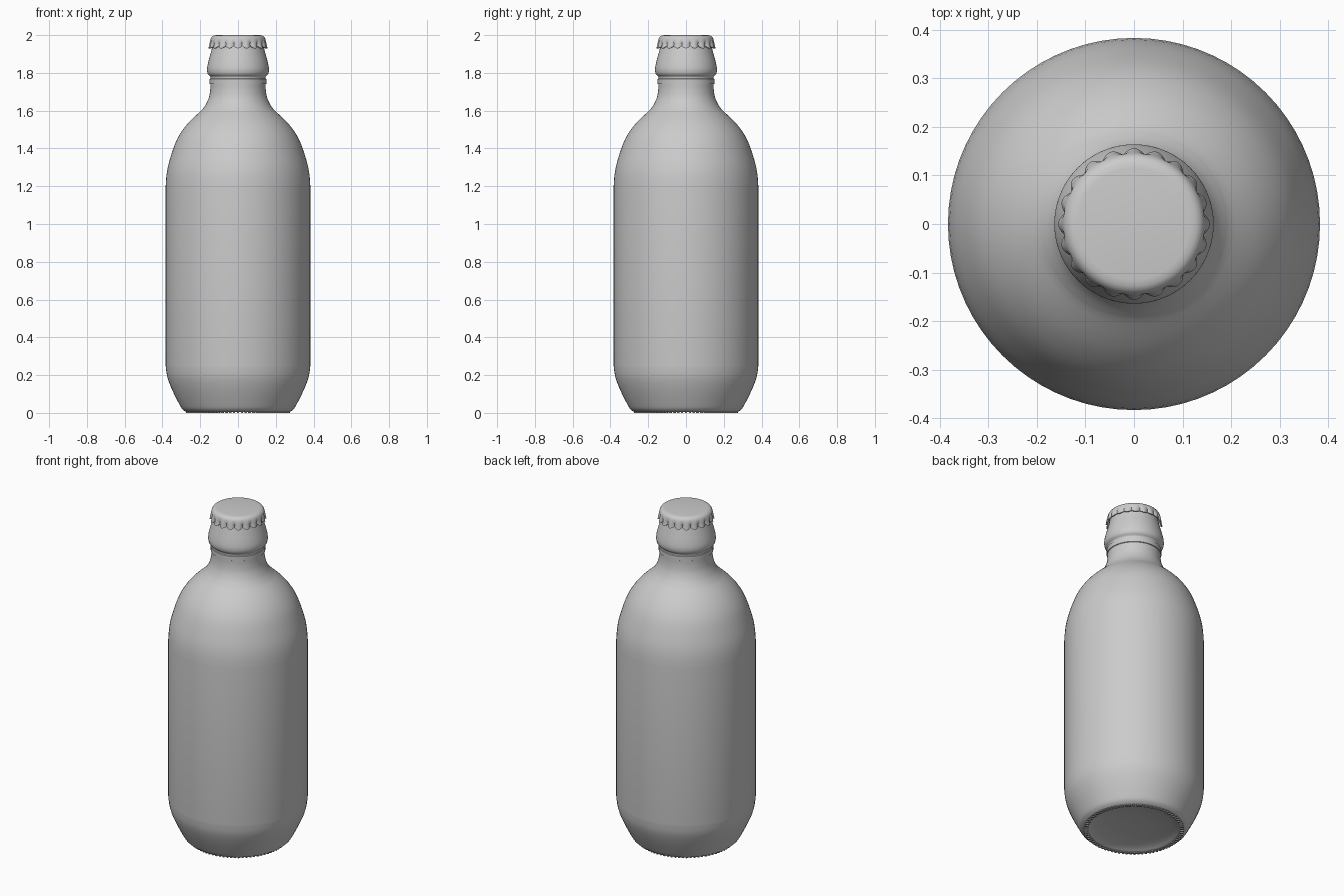
import bpy, bmesh, math
from mathutils import Vector, Matrix

if "Cube" in bpy.data.objects:
    bpy.data.objects.remove(bpy.data.objects["Cube"])


def spline(points, steps=4):
    """Smooth Catmull-Rom run through (radius, z) points."""
    p = [Vector(q) for q in points]
    p = [p[0]] + p + [p[-1]]
    out = []
    for i in range(1, len(p) - 2):
        a, b, c, d = p[i - 1:i + 3]
        for k in range(steps):
            t = k / steps
            out.append(0.5 * (2 * b + (c - a) * t + (2 * a - 5 * b + 4 * c - d) * t * t
                              + (3 * b - a - 3 * c + d) * t ** 3))
    return out + [p[-1]]


def finish(name, bm, angle=40):
    bmesh.ops.recalc_face_normals(bm, faces=bm.faces[:])
    mesh = bpy.data.meshes.new(name)
    bm.to_mesh(mesh)
    bm.free()
    ob = bpy.data.objects.new(name, mesh)
    bpy.context.collection.objects.link(ob)
    bpy.ops.object.select_all(action='DESELECT')
    ob.select_set(True)
    bpy.context.view_layer.objects.active = ob
    bpy.ops.object.shade_smooth_by_angle(angle=math.radians(angle))
    return ob


def lathe(profile, sides, shape=lambda r, z, a: (r, z)):
    """Revolve a profile; shape() may vary radius and height with the angle."""
    bm = bmesh.new()
    rings = []
    for r, z in profile:
        if r < 1e-5:
            rings.append([bm.verts.new((0, 0, z))])
            continue
        ring = []
        for i in range(sides):
            a = math.tau * i / sides
            rr, zz = shape(r, z, a)
            ring.append(bm.verts.new((rr * math.cos(a), rr * math.sin(a), zz)))
        rings.append(ring)
    for lo, hi in zip(rings, rings[1:]):
        for i in range(sides):
            j = (i + 1) % sides
            quad = [lo[i % len(lo)], lo[j % len(lo)], hi[j % len(hi)], hi[i % len(hi)]]
            bm.faces.new(list(dict.fromkeys(quad)))
    return bm


# Bottle: punt, base curve, body, shoulder, neck band and rounded lip
runs = [
    [(0, 0.035), (0.12, 0.03), (0.21, 0.018), (0.25, 0.005)],
    [(0.25, 0.005), (0.275, 0.005)],
    [(0.275, 0.005), (0.295, 0.02), (0.313, 0.05), (0.35, 0.125), (0.374, 0.19), (0.383, 0.25)],
    [(0.383, 0.25), (0.383, 1.2)],
    [(0.383, 1.2), (0.377, 1.27), (0.36, 1.345), (0.322, 1.45), (0.268, 1.53), (0.195, 1.6)],
    [(0.195, 1.6), (0.172, 1.63), (0.154, 1.67), (0.147, 1.71), (0.146, 1.74)],
    [(0.146, 1.74), (0.15, 1.742), (0.15, 1.768), (0.146, 1.77)],
    [(0.146, 1.77), (0.147, 1.78), (0.16, 1.795), (0.164, 1.82), (0.158, 1.855),
     (0.146, 1.9), (0.138, 1.93), (0.132, 1.96), (0.115, 1.98)],
    [(0.115, 1.98), (0, 1.98)],
]
profile = []
for run in runs:
    pts = spline(run) if len(run) > 4 or run[0][0] == 0 else [Vector(q) for q in run]
    profile += pts if not profile else pts[1:]
finish("bottle", lathe(profile, 72))

# Ring of small grip ridges under the base
bm = bmesh.new()
count = 80
for i in range(count):
    m = (Matrix.Rotation(math.tau * i / count, 4, 'Z') @ Matrix.Translation((0.264, 0, 0.005))
         @ Matrix.Diagonal((0.022, 0.010, 0.010, 1)))
    bmesh.ops.create_cube(bm, size=1, matrix=m)
finish("base_ridges", bm)

# Crown cap with a scalloped, flared skirt
TEETH = 20


def flute(r, z, a):
    k = max(0.0, min(1.0, (1.978 - z) / 0.035))
    wave = abs(math.cos(a * TEETH / 2))
    return r - 0.012 * k * (1 - wave), z + 0.012 * k * k * (1 - wave)


cap_profile = [(0, 2.0), (0.115, 2.0), (0.128, 1.998), (0.137, 1.993), (0.143, 1.985),
               (0.146, 1.976), (0.149, 1.965), (0.151, 1.955), (0.153, 1.945), (0.156, 1.93),
               (0.150, 1.93), (0.147, 1.945), (0.144, 1.96), (0.138, 1.975)]
finish("crown_cap", lathe(cap_profile, TEETH * 10, flute))
